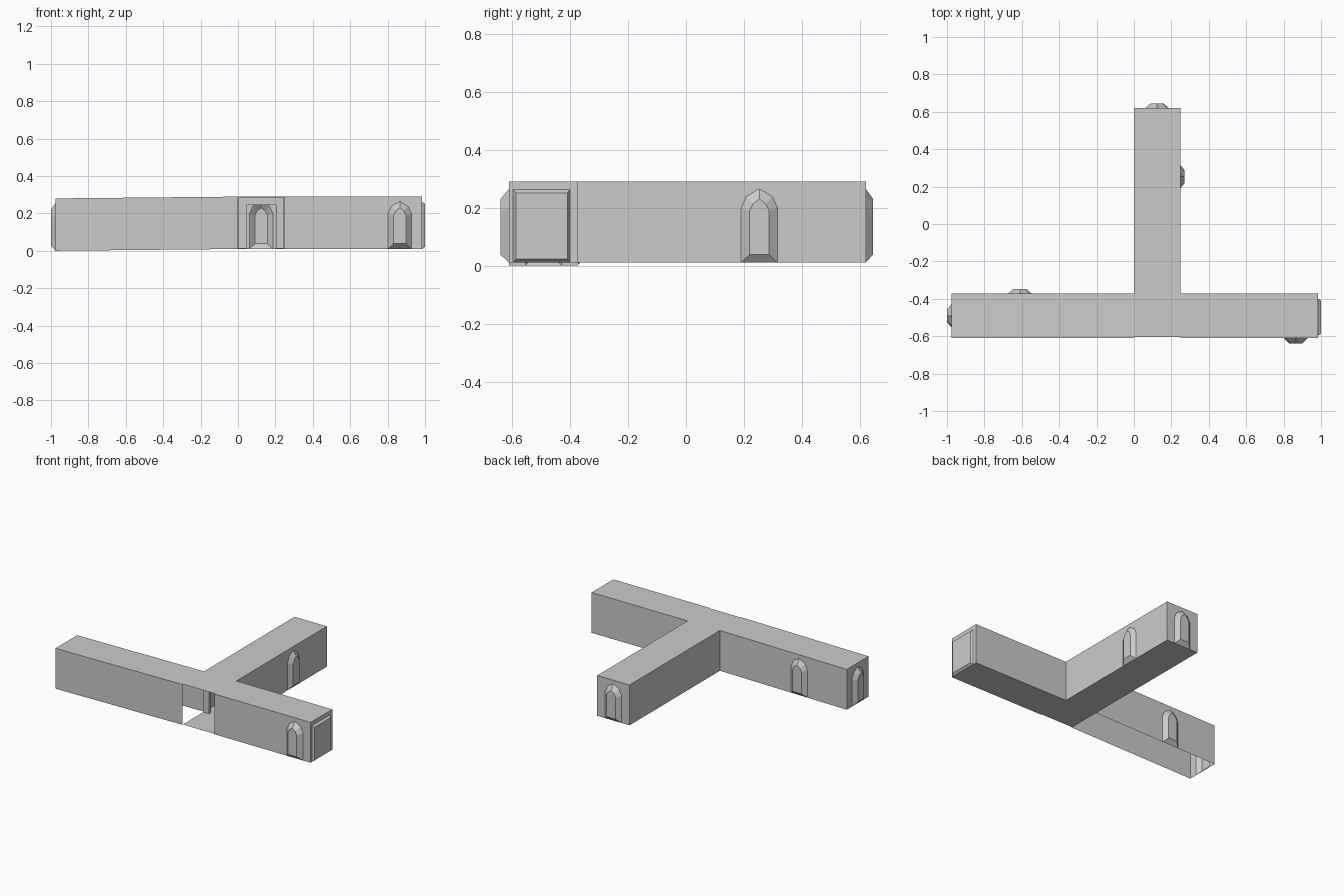
import bpy
from mathutils import Vector

if "Cube" in bpy.data.objects:
    bpy.data.objects.remove(bpy.data.objects["Cube"])

H = 0.28  # wall height

grey = bpy.data.materials.new("plain grey")
grey.diffuse_color = (0.6, 0.6, 0.6, 1)
grey.use_nodes = True
grey.node_tree.nodes["Principled BSDF"].inputs["Base Color"].default_value = grey.diffuse_color


def base(x):
    """Floor level: the left wing dips slightly towards its end."""
    return 0.01 + 0.01 * max(-1, min(0, x))


def make(name, verts, faces):
    me = bpy.data.meshes.new(name)
    me.from_pydata(verts, [], faces)
    me.materials.append(grey)
    ob = bpy.data.objects.new(name, me)
    bpy.context.collection.objects.link(ob)
    return ob


def mirrored(half):
    """Left-to-right outline from a half outline (bottom to top)."""
    return [(-u, h) for u, h in half] + [(u, h) for u, h in reversed(half) if u > 0]


ARCH = (mirrored([(0.063, 0), (0.063, 0.188), (0.045, 0.228), (0, 0.255)]),
        mirrored([(0.034, 0.028), (0.034, 0.178), (0.022, 0.203), (0, 0.22)]))
DOOR = (mirrored([(0.098, 0), (0.098, 0.252)]),
        mirrored([(0.089, 0.012), (0.089, 0.241)]))


def wall(name, p0, p1, niche=None, at=0.0, depth=0.025):
    """Single-sheet wall from p0 to p1, outside on the right; optional bulging niche."""
    p0, p1 = Vector((*p0, 0)), Vector((*p1, 0))
    length = (p1 - p0).length
    d = (p1 - p0).normalized()
    n = Vector((d.y, -d.x, 0))

    def pt(u, h, out=0.0):
        q = p0 + d * u
        z = base(q.x) + h
        return q + n * out + Vector((0, 0, z))

    verts = [pt(0, H), pt(0, 0), pt(length, 0), pt(length, H)]
    if not niche:
        return make(name, verts, [(0, 1, 2, 3)])
    outer, inner = niche
    k = len(outer)
    verts += [pt(at + u, h) for u, h in outer]
    verts += [pt(at + u, h, depth) for u, h in inner]
    o, i = list(range(4, 4 + k)), list(range(4 + k, 4 + 2 * k))
    faces = [[0, 1] + o + [2, 3], i[::-1]]
    for a in range(k):
        b = (a + 1) % k
        faces.append((i[a], i[b], o[b], o[a]))
    return make(name, verts, faces)


def slab(name, x0, x1, y0, y1, top):
    c = [(x0, y0), (x1, y0), (x1, y1), (x0, y1)]
    verts = [(x, y, base(x) + (H if top else 0)) for x, y in c]
    return make(name, verts, [(0, 1, 2, 3) if top else (3, 2, 1, 0)])


def box(name, x0, x1, y0, y1, z0, z1):
    v = [(x, y, z) for x in (x0, x1) for y in (y0, y1) for z in (z0, z1)]
    f = [(0, 1, 3, 2), (4, 6, 7, 5), (0, 4, 5, 1), (2, 3, 7, 6), (0, 2, 6, 4), (1, 5, 7, 3)]
    return make(name, v, f)


F, B = -0.61, -0.372          # front and back of the cross corridor
L, R, E = -0.975, 0.985, 0.62  # left, right and stem ends
W = 0.248                      # stem width

# Left wing (open underneath)
wall("left_wing_front", (L, F), (0, F))
wall("left_wing_end", (L, B), (L, F), ARCH, 0.119)
wall("left_wing_back", (0, B), (L, B), ARCH, 0.61)
slab("left_wing_roof", L, 0, F, B, True)

# Right wing
wall("right_wing_front", (W, F), (R, F), ARCH, 0.865 - W, 0.03)
wall("right_wing_end", (R, F), (R, B), DOOR, 0.112, 0.015)
wall("right_wing_back", (R, B), (W, B))
slab("right_wing_roof", W, R, F, B, True)
slab("right_wing_floor", W, R, F, B, False)

# Stem, running through the junction to an open front
wall("stem_right", (W, B), (W, E), ARCH, 0.253 - B, 0.023)
wall("stem_end", (W, E), (0, E), ARCH, W / 2)
wall("stem_left", (0, E), (0, B))
slab("stem_roof", 0, W, F + 0.005, E, True)
slab("stem_floor", 0, W, F + 0.005, E, False)

# Doorway frame between junction and stem
for side, x in (("left", 0.002), ("right", W - 0.045)):
    box("doorway_jamb_" + side, x, x + 0.043, -0.384, -0.362, 0.012, 0.286)
box("doorway_lintel", 0.045, W - 0.045, -0.384, -0.362, 0.245, 0.284)
